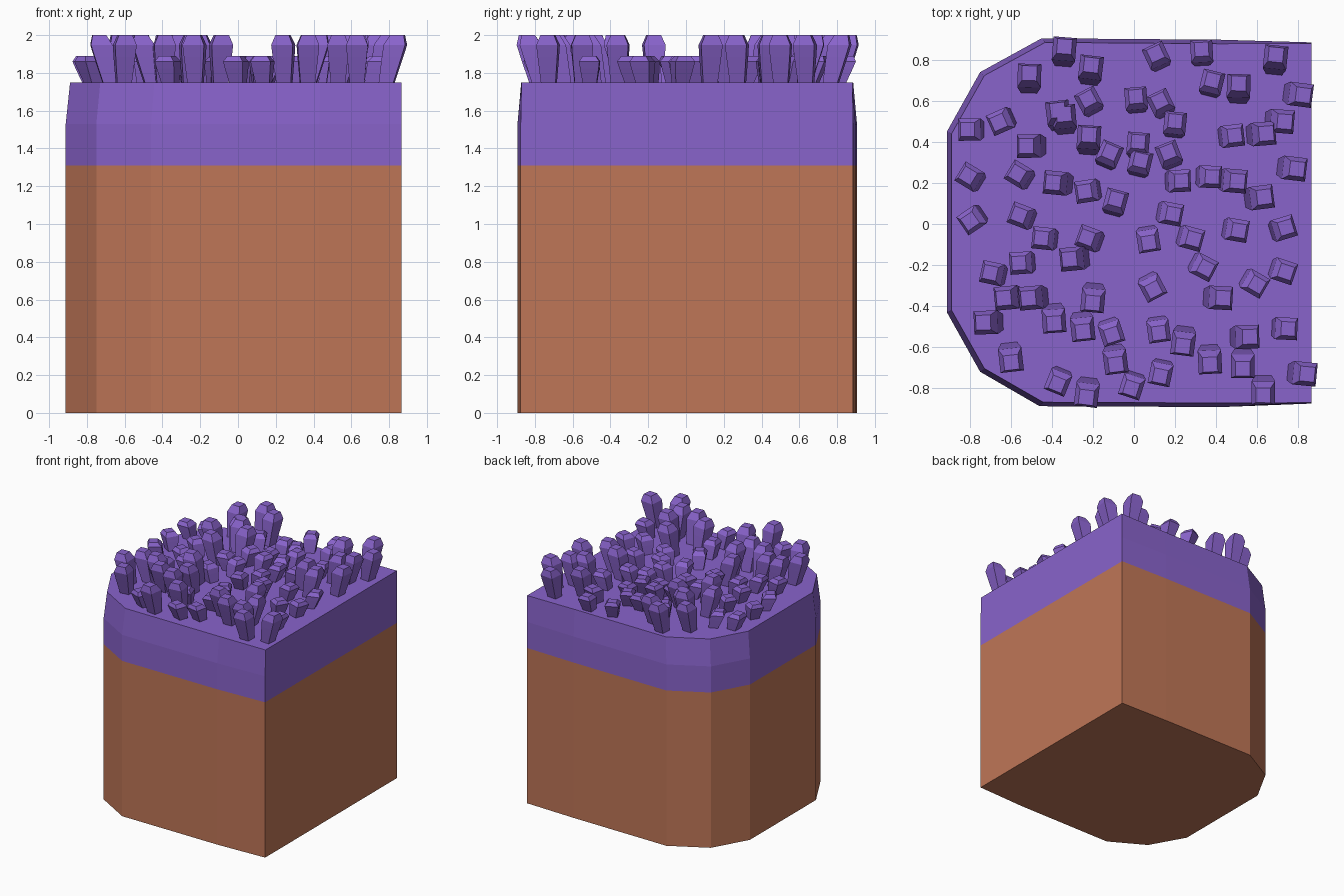
import bpy, bmesh, math, random
from mathutils import Vector

if "Cube" in bpy.data.objects:
    bpy.data.objects.remove(bpy.data.objects["Cube"])

random.seed(4)


def material(name, colour):
    m = bpy.data.materials.new(name)
    m.diffuse_color = (*colour, 1)
    m.use_nodes = True
    m.node_tree.nodes["Principled BSDF"].inputs["Base Color"].default_value = m.diffuse_color
    return m


PURPLE = material("purple", (0.25, 0.125, 0.60))
CLAY = material("clay brown", (0.52, 0.18, 0.095))


def finish(bm, name, mats):
    bmesh.ops.recalc_face_normals(bm, faces=bm.faces)
    me = bpy.data.meshes.new(name)
    bm.to_mesh(me)
    bm.free()
    for m in mats:
        me.materials.append(m)
    ob = bpy.data.objects.new(name, me)
    bpy.context.collection.objects.link(ob)
    return ob


def loft(bm, rings):
    """Join rings of points with side faces and close both ends."""
    vs = [[bm.verts.new(p) for p in r] for r in rings]
    n = len(vs[0])
    for a, b in zip(vs, vs[1:]):
        for i in range(n):
            j = (i + 1) % n
            bm.faces.new((a[i], a[j], b[j], b[i]))
    bm.faces.new(vs[0][::-1])
    bm.faces.new(vs[-1])


# Ground block: square on the right, chamfered on the left, purple top layer
outline = [(0.866, -0.875), (0.866, 0.885), (0.42, 0.898), (-0.45, 0.905),
           (-0.75, 0.74), (-0.912, 0.45), (-0.912, -0.43), (-0.75, -0.72),
           (-0.46, -0.888), (0.43, -0.892)]
inset = [(0.866 + (x - 0.866) * 0.987, y * (0.978 if x < 0.6 else 0.995)) for x, y in outline]
bm = bmesh.new()
loft(bm, [[(x, y, z) for x, y in ring] for ring, z in
          ((outline, 0), (outline, 1.31), (outline, 1.53), (inset, 1.75))])
for f in bm.faces:
    f.material_index = 1 if f.calc_center_median().z > 1.31 else 0
finish(bm, "ground_block", [CLAY, PURPLE])


# Plant stalks: four-sided, widening upwards, with a chamfered tip
def stalk(bm, x, y, top, size, turn, lean):
    # lean away from the middle, roughly along the nearest axis
    base_angle = round(math.atan2(y, x) / (math.pi / 2)) * math.pi / 2
    a = base_angle + turn
    u = Vector((math.cos(a), math.sin(a), 0))
    v = Vector((-u.y, u.x, 0))
    h = top - 1.74
    rings = []
    for t, w in ((0, 0.072), (0.55, 0.098), (0.8, 0.108), (1, 0.068)):
        c = Vector((x, y, 1.74 + h * t)) + u * lean * (t - 0.75)
        s = w * size / 2
        rings.append([c + u * s * i + v * s * j
                      for i, j in ((1, 1), (-1, 1), (-1, -1), (1, -1))])
    loft(bm, rings)


tall = [(-.34, .85), (-.21, .76), (-.51, .72), (.69, .81), (.81, .63), (.51, .67),
        (-.37, .54), (-.34, .52), (.63, .44), (.72, .5), (-.51, .38), (-.22, .42),
        (-.38, .2), (.78, .27), (.49, .21), (.62, .13), (-.3, -.17), (-.62, -.36),
        (-.5, -.36), (-.2, -.37), (.42, -.36), (-.72, -.48), (-.39, -.47),
        (-.25, -.51), (-.6, -.66), (.24, -.58), (.55, -.55), (.37, -.67),
        (.53, -.69), (.83, -.73), (.63, -.82), (-.23, -.83), (-.09, -.67)]
short = [(.11, .82), (.33, .84), (.38, .69), (-.22, .6), (.01, .61), (.13, .59),
         (-.65, .5), (-.8, .46), (.2, .49), (.48, .43), (.02, .39), (-.12, .34),
         (.03, .3), (.17, .34), (-.8, .23), (-.56, .24), (-.23, .16), (-.09, .11),
         (.22, .21), (.37, .23), (.18, .05), (-.79, .02), (-.55, .04), (-.44, -.07),
         (-.22, -.07), (.07, -.08), (.28, -.07), (.5, -.03), (.73, -.02),
         (-.69, -.24), (-.55, -.19), (.09, -.31), (.34, -.21), (.59, -.29),
         (.73, -.23), (-.11, -.53), (.12, -.52), (-.01, -.79), (.13, -.73),
         (-.37, -.77), (.74, -.51)]
for name, spots, top, size, spread, lean in (
        ("tall_stalks", tall, 2.0, 1.06, 0.15, 0.06),
        ("short_stalks", short, 1.89, 1.0, 0.6, 0.045)):
    bm = bmesh.new()
    for x, y in spots:
        stalk(bm, x, y, top, size, random.uniform(-spread, spread), lean)
    finish(bm, name, [PURPLE])
